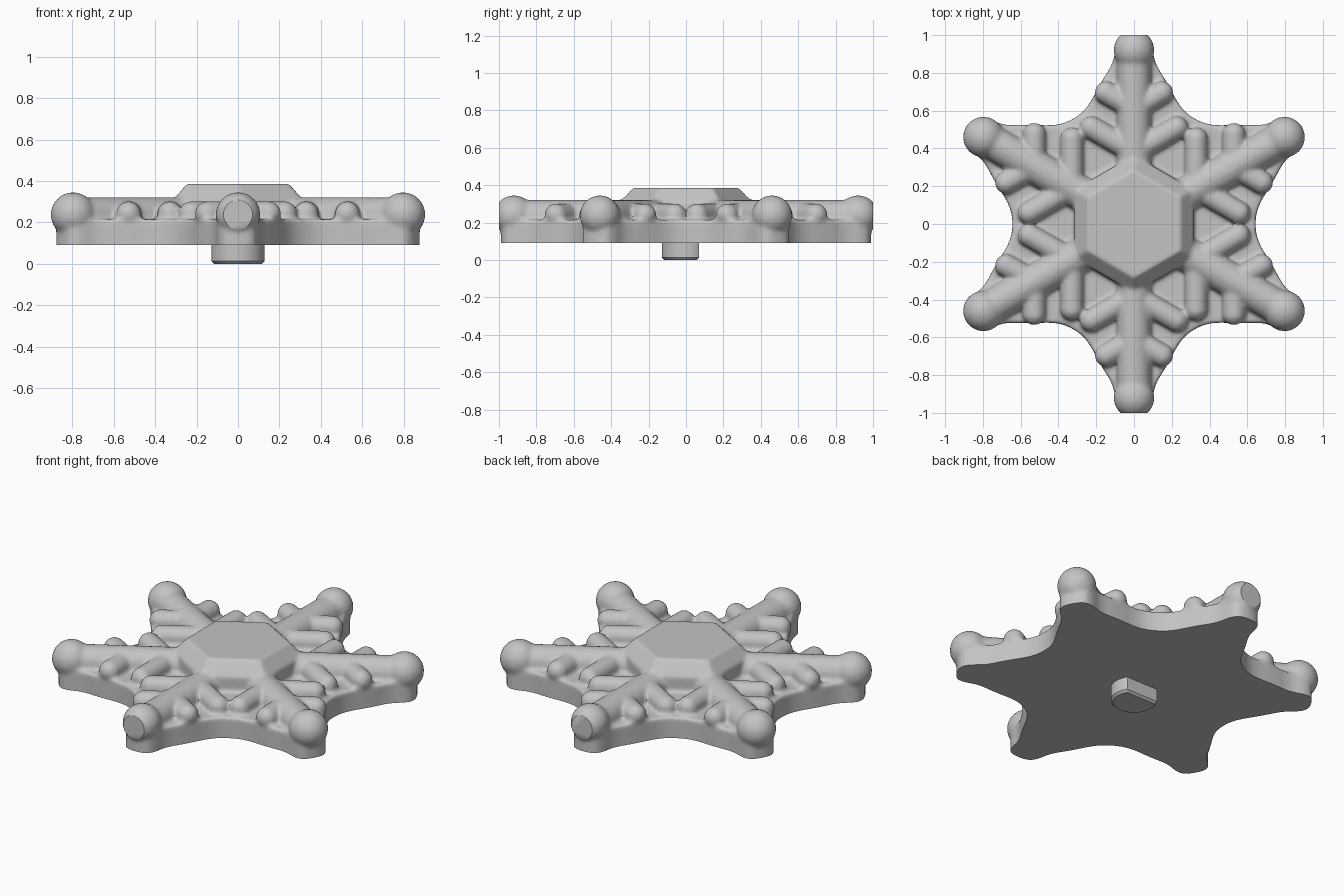
import bpy, bmesh
from math import sin, cos, pi, radians
from mathutils import Matrix, Vector

cube = bpy.data.objects.get("Cube")
if cube:
    bpy.data.objects.remove(cube, do_unlink=True)

grey = bpy.data.materials.new("plain grey")
grey.use_nodes = True
colour = (0.55, 0.55, 0.55, 1)
grey.diffuse_color = colour
grey.node_tree.nodes["Principled BSDF"].inputs["Base Color"].default_value = colour


def loft(bm, rings):
    """Closed solid through rings of (outline, z)."""
    loops = [[bm.verts.new((x, y, z)) for x, y in pts] for pts, z in rings]
    faces = [bm.faces.new(loops[0][::-1]), bm.faces.new(loops[-1])]
    n = len(loops[0])
    for low, high in zip(loops, loops[1:]):
        for i in range(n):
            j = (i + 1) % n
            faces.append(bm.faces.new((low[i], low[j], high[j], high[i])))
    bmesh.ops.recalc_face_normals(bm, faces=faces)


def rod(bm, start, angle, length, radius):
    """Horizontal capsule: a ball whose far half is pushed outward."""
    verts = bmesh.ops.create_uvsphere(bm, u_segments=32, v_segments=16, radius=radius)["verts"]
    for v in verts:
        if v.co.z > 0.001:
            v.co.z += length
    turn = Matrix.Rotation(angle, 4, "Z") @ Matrix.Rotation(pi / 2, 4, "Y")
    bmesh.ops.transform(bm, matrix=Matrix.Translation(start) @ turn, verts=verts)


def hexagon(r):
    return [(r * sin(-k * pi / 3), r * cos(k * pi / 3)) for k in range(6)]


def soften(pts, rounds=2):
    """Corner cutting on a closed outline."""
    for _ in range(rounds):
        new = []
        for p, q in zip(pts, pts[1:] + pts[:1]):
            new += [p.lerp(q, 0.25), p.lerp(q, 0.75)]
        pts = new
    return pts


def make_object(name, bm):
    mesh = bpy.data.meshes.new(name)
    bm.to_mesh(mesh)
    bm.free()
    mesh.materials.append(grey)
    ob = bpy.data.objects.new(name, mesh)
    bpy.context.collection.objects.link(ob)
    bpy.ops.object.select_all(action="DESELECT")
    ob.select_set(True)
    bpy.context.view_layer.objects.active = ob
    return ob


BOTTOM = 0.09
bm = bmesh.new()

# Star plate: half an arm's edge, mirrored and repeated six times
half = [(0.554, 0.32), (0.615, 0.245), (0.75, 0.175), (0.85, 0.11), (0.94, 0.097), (0.99, 0.06)]
edge = [(a, -s) for a, s in half] + [(a, s) for a, s in half[:0:-1]]
arms = [pi / 2 + k * pi / 3 for k in range(6)]
outline = []
for t in arms:
    spin = Matrix.Rotation(t, 2)
    outline += [spin @ Vector(p) for p in edge]
outline = soften(outline)
loft(bm, [(outline, 0.03), (outline, 0.215)])

# Arms with ball tips and two pairs of side branches
for t in arms:
    d = Vector((cos(t), sin(t), 0))
    rod(bm, Vector((0, 0, 0.23)), t, 0.9, 0.092)
    rod(bm, d * 0.92 + Vector((0, 0, 0.238)), t, 0, 0.108)
    for start, length in ((0.38, 0.26), (0.61, 0.17)):
        for side in (-1, 1):
            rod(bm, d * start + Vector((0, 0, 0.242)), t + side * pi / 3, length, 0.061)

# Faceted centre boss
loft(bm, [(hexagon(0.365), 0.1), (hexagon(0.365), 0.305), (hexagon(0.285), 0.386)])

flake = make_object("snowflake_body", bm)

# Fuse everything into one softly blended skin
remesh = flake.modifiers.new("fuse", "REMESH")
remesh.mode = "VOXEL"
remesh.voxel_size = 0.011
smooth = flake.modifiers.new("blend", "SMOOTH")
smooth.factor = 0.5
smooth.iterations = 6
for m in ("fuse", "blend"):
    bpy.ops.object.modifier_apply(modifier=m)

# Trim the flat underside and the two flat end tips
bm = bmesh.new()
bm.from_mesh(flake.data)
for co, no in (((0, 0, BOTTOM), (0, 0, 1)), ((0, 1, 0), (0, -1, 0)), ((0, -1, 0), (0, 1, 0))):
    bmesh.ops.bisect_plane(bm, geom=bm.verts[:] + bm.edges[:] + bm.faces[:],
                           plane_co=co, plane_no=no, clear_inner=True)
    rim = [e for e in bm.edges if e.is_boundary]
    bmesh.ops.holes_fill(bm, edges=rim, sides=0)
bmesh.ops.recalc_face_normals(bm, faces=bm.faces)
bm.to_mesh(flake.data)
bm.free()
bpy.ops.object.shade_smooth_by_angle(angle=radians(40))

# D-shaped peg underneath, flat towards the back, chamfered foot
def d_shape(r, flat):
    ring = [2 * pi * k / 64 for k in range(64)]
    return [(r * cos(t), min(r * sin(t), flat)) for t in ring]


bm = bmesh.new()
loft(bm, [(d_shape(0.115, 0.058), 0), (d_shape(0.128, 0.07), 0.013), (d_shape(0.128, 0.07), BOTTOM + 0.02)])
make_object("mounting_peg", bm)
bpy.ops.object.shade_smooth_by_angle(angle=radians(30))
